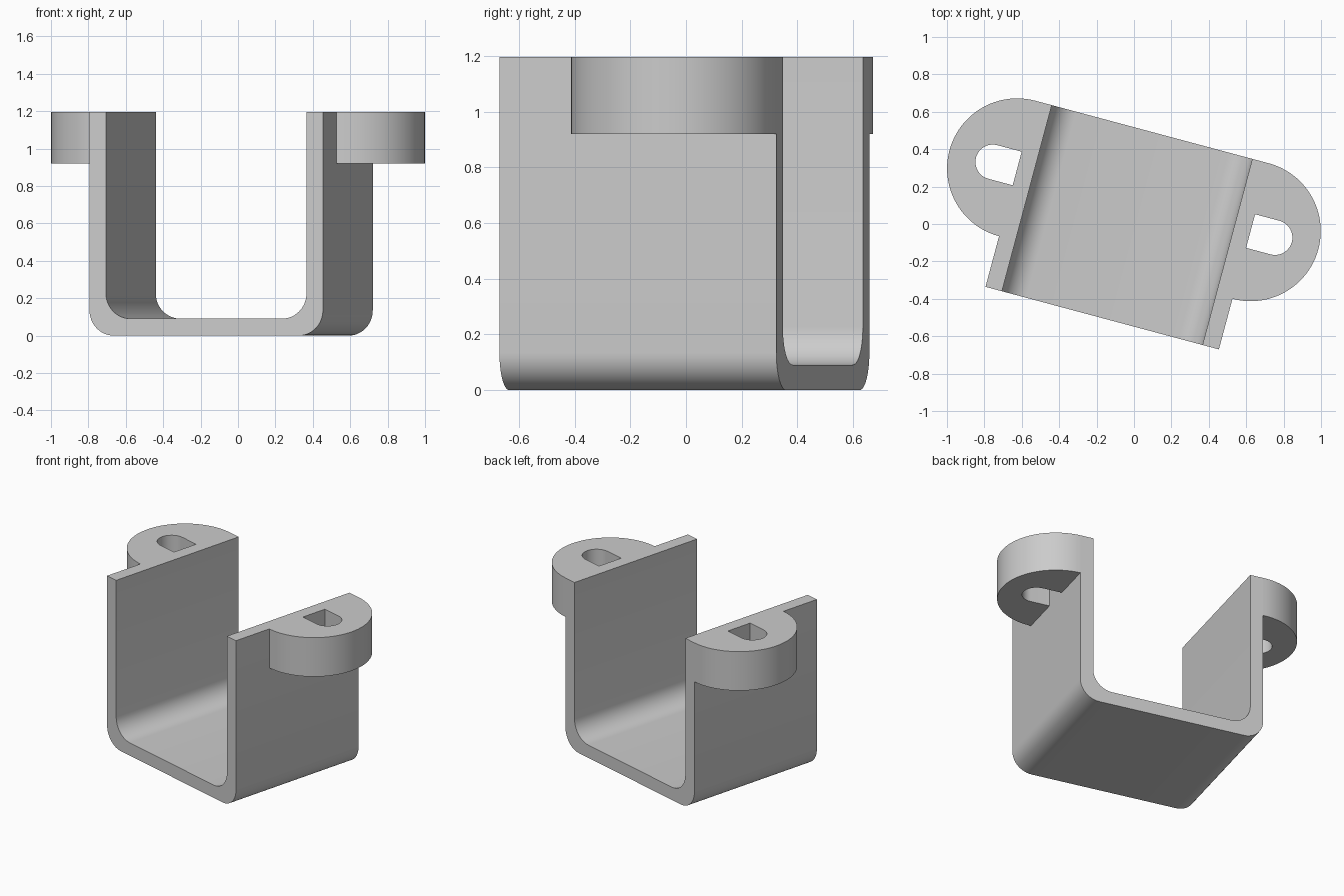
import bpy, bmesh
from math import cos, sin, pi, radians
from mathutils import Matrix

cube = bpy.data.objects.get("Cube")
if cube:
    bpy.data.objects.remove(cube, do_unlink=True)

grey = bpy.data.materials.new("light grey")
grey.use_nodes = True
colour = (0.6, 0.6, 0.6, 1)
grey.diffuse_color = colour
grey.node_tree.nodes["Principled BSDF"].inputs["Base Color"].default_value = colour

TURN = Matrix.Rotation(radians(-15), 4, 'Z')
LEFT, RIGHT = -0.68, 0.612      # outer faces of the walls
FRONT, BACK = -0.53, 0.5
TOP, WALL, BEND = 1.197, 0.091, 0.135
EAR_Y, EAR_R, EAR_Z = 0.125, 0.375, 0.92
SLOT_R, SLOT_REACH = 0.093, 0.135


def arc(cx, cy, r, start, end, steps):
    """Points on a circular arc, angles in degrees."""
    angles = [radians(start + (end - start) * i / steps) for i in range(steps + 1)]
    return [(cx + r * cos(a), cy + r * sin(a)) for a in angles]


def extrude_outline(name, points, offset):
    """Closed solid swept from a flat outline along offset."""
    bm = bmesh.new()
    face = bm.faces.new([bm.verts.new(p) for p in points])
    swept = bmesh.ops.extrude_face_region(bm, geom=[face], use_keep_orig=True)
    verts = [g for g in swept["geom"] if isinstance(g, bmesh.types.BMVert)]
    bmesh.ops.translate(bm, verts=verts, vec=offset)
    bmesh.ops.recalc_face_normals(bm, faces=bm.faces)
    bm.transform(TURN)
    mesh = bpy.data.meshes.new(name)
    bm.to_mesh(mesh)
    bm.free()
    mesh.materials.append(grey)
    obj = bpy.data.objects.new(name, mesh)
    bpy.context.collection.objects.link(obj)
    bpy.ops.object.select_all(action='DESELECT')
    obj.select_set(True)
    bpy.context.view_layer.objects.active = obj
    bpy.ops.object.shade_smooth_by_angle(angle=radians(30))
    return obj


def u_half(x0, x1, floor):
    """Bent line from the left wall top, across the floor, to the right wall top."""
    return ([(x0, TOP)]
            + arc(x0 + BEND, floor + BEND, BEND, 180, 270, 12)
            + arc(x1 - BEND, floor + BEND, BEND, 270, 360, 12)
            + [(x1, TOP)])


# U-shaped channel
outline = u_half(LEFT, RIGHT, 0) + u_half(LEFT + WALL, RIGHT - WALL, WALL)[::-1]
extrude_outline("channel", [(x, FRONT, z) for x, z in outline], (0, BACK - FRONT, 0))

# Rounded mounting ears, each with a slot open to the wall
ear = arc(0, 0, EAR_R, -90, 90, 48) + arc(SLOT_REACH, 0, SLOT_R, 90, -90, 24)
ear.insert(49, (0, SLOT_R))
ear.append((0, -SLOT_R))
for name, wall_x, side in (("right_ear", LEFT, -1), ("left_ear", RIGHT, 1)):
    points = [(wall_x + side * x, EAR_Y + y, EAR_Z) for x, y in ear]
    extrude_outline(name, points, (0, 0, TOP - EAR_Z))
